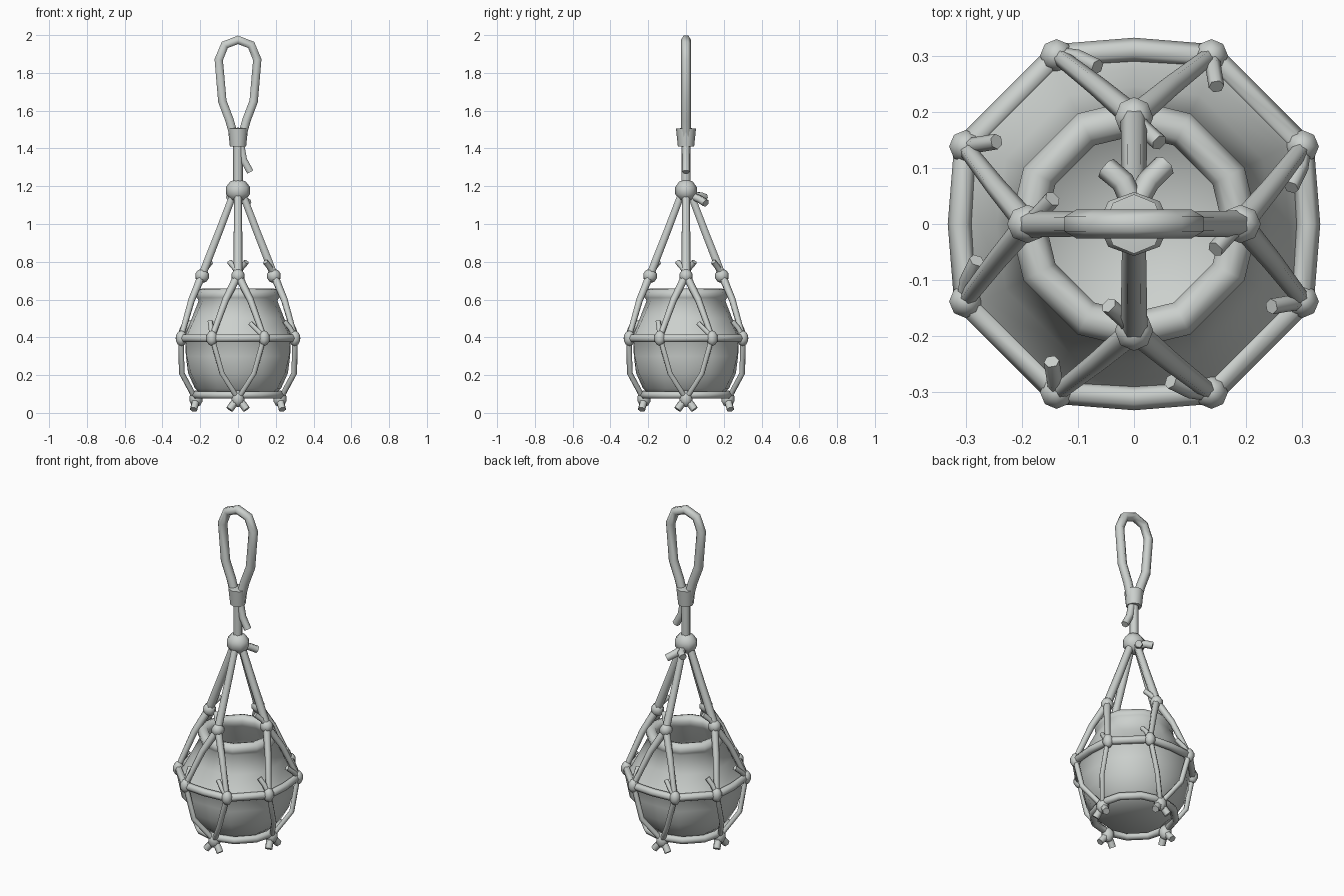
import bpy
import bmesh
from math import cos, sin, pi, radians
from mathutils import Matrix, Vector

if "Cube" in bpy.data.objects:
    bpy.data.objects.remove(bpy.data.objects["Cube"], do_unlink=True)

grey = bpy.data.materials.new("pale_grey")
grey.use_nodes = True
colour = (0.6, 0.63, 0.61, 1)
grey.diffuse_color = colour
grey.node_tree.nodes["Principled BSDF"].inputs["Base Color"].default_value = colour


def finish(name, mesh, angle):
    mesh.materials.clear()
    mesh.materials.append(grey)
    ob = bpy.data.objects.new(name, mesh)
    bpy.context.collection.objects.link(ob)
    bpy.ops.object.select_all(action='DESELECT')
    ob.select_set(True)
    bpy.context.view_layer.objects.active = ob
    bpy.ops.object.shade_smooth_by_angle(angle=radians(angle))
    return ob


def rope(name, points, radius, taper=None, closed=False):
    """Six-sided cord through the points, optionally tapering to its end."""
    cu = bpy.data.curves.new(name, 'CURVE')
    cu.dimensions = '3D'
    cu.bevel_depth = radius
    cu.bevel_resolution = 1
    cu.use_fill_caps = True
    sp = cu.splines.new('POLY')
    sp.points.add(len(points) - 1)
    for i, p in enumerate(points):
        sp.points[i].co = (*p, 1)
        if taper:
            sp.points[i].radius = 1 + (taper / radius - 1) * i / (len(points) - 1)
    sp.use_cyclic_u = closed
    tmp = bpy.data.objects.new(name + "_path", cu)
    bpy.context.collection.objects.link(tmp)
    dg = bpy.context.evaluated_depsgraph_get()
    mesh = bpy.data.meshes.new_from_object(tmp.evaluated_get(dg))
    bpy.data.objects.remove(tmp, do_unlink=True)
    return finish(name, mesh, 70)


def knot(name, centre, size, turn=Matrix.Identity(3)):
    bm = bmesh.new()
    bmesh.ops.create_uvsphere(bm, u_segments=8, v_segments=5, radius=1,
                              matrix=Matrix.Translation(centre) @ turn.to_4x4()
                              @ Matrix.Diagonal((*size, 1)))
    mesh = bpy.data.meshes.new(name)
    bm.to_mesh(mesh)
    bm.free()
    return finish(name, mesh, 50)


def spin(name, profile, angles, swell=0):
    """Closed surface round the z axis; swell pushes the belly out between the axes."""
    bm = bmesh.new()
    rows = []
    for r, z in profile:
        if r == 0:
            rows.append([bm.verts.new((0, 0, z))] * len(angles))
            continue
        belly = swell * max(0, 1 - abs(z - .34) / .27)
        row = []
        for a in angles:
            k = r * (1 + belly * min(1, abs(sin(2 * a)) * 1.3))
            row.append(bm.verts.new((k * cos(a), k * sin(a), z)))
        rows.append(row)
    n = len(angles)
    for lo, hi in zip(rows, rows[1:]):
        for i in range(n):
            j = (i + 1) % n
            bm.faces.new(dict.fromkeys((lo[i], lo[j], hi[j], hi[i])))
    bmesh.ops.recalc_face_normals(bm, faces=bm.faces)
    mesh = bpy.data.meshes.new(name)
    bm.to_mesh(mesh)
    bm.free()
    return finish(name, mesh, 65)


# Hollow pot with a rolled rim and a ridge that rests on the middle ring
pot_angles = [q * pi / 2 + radians(a) for q in range(4) for a in (0, 27, 63)]
spin("pot", [(0, .085), (.18, .085), (.228, .13), (.264, .21), (.276, .3), (.279, .375),
             (.292, .395), (.275, .42), (.245, .5), (.208, .595), (.219, .61), (.221, .632),
             (.208, .652), (.19, .658), (.17, .652), (.157, .63), (.165, .6), (.215, .49),
             (.245, .39), (.24, .24), (.19, .13), (0, .105)], pot_angles, .12)

# Hanging loop, its collar, stem and loose tail
side = [(.02, 1.46), (.045, 1.55), (.083, 1.65), (.102, 1.87), (.07, 1.948)]
loop = [(-x, 0, z) for x, z in side] + [(0, 0, 1.975)] + [(x, 0, z) for x, z in reversed(side)]
rope("hanging_loop", loop, .026)
spin("loop_collar", [(0, 1.41), (.043, 1.41), (.053, 1.505), (0, 1.51)],
     [i * pi / 4 for i in range(8)])
rope("stem", [(0, 0, 1.15), (0, 0, 1.45)], .026)
rope("stem_tail", [(.015, 0, 1.42), (.03, 0, 1.34), (.065, 0, 1.275)], .021)

# Gathering knot with two tails at the back
knot("gathering_knot", (0, 0, 1.177), (.068, .06, .06))
rope("gathering_tail_right", [(0, .03, 1.15), (-.02, .075, 1.15), (-.05, .1, 1.14)], .021)
rope("gathering_tail_left", [(0, .03, 1.15), (.025, .075, 1.13), (.055, .105, 1.11)], .021)

# Net: four identical quarters around the pot
for q in range(4):
    turn = Matrix.Rotation(q * pi / 2, 3, 'Z')

    def at(*pts):
        return [turn @ Vector(p) for p in pts]

    tag = ("left", "back", "right", "front")[q]
    rope(f"{tag}_hanger", at((.02, 0, 1.17), (.1, 0, .96), (.19, 0, .73)), .021, .024)
    knot(f"{tag}_upper_knot", at((.19, 0, .725))[0], (.038, .036, .038), turn)
    rope(f"{tag}_upper_tail", at((.19, 0, .73), (.172, -.015, .765), (.145, -.045, .8)), .015)
    for s, word in ((-1, "a"), (1, "b")):
        rope(f"{tag}_upper_strand_{word}",
             at((.19, 0, .73), (.245, s * .065, .6), (.302, s * .138, .4)), .022, .015)
        rope(f"{tag}_lower_strand_{word}",
             at((.302, s * .138, .4), (.298, s * .085, .21), (.225, 0, .075)), .015)
        knot(f"{tag}_side_knot_{word}", at((.3, s * .138, .395))[0], (.031, .031, .041), turn)
        rope(f"{tag}_lower_tail_{word}",
             at((.22, 0, .075), (.228, s * .025, .045), (.235, s * .045, .018)), .021)
    rope(f"{tag}_side_tail_a", at((.302, -.138, .4), (.275, -.142, .45), (.245, -.147, .485)), .014)
    rope(f"{tag}_side_tail_b", at((.302, .138, .4), (.297, .1, .44), (.28, .065, .475)), .014)
    knot(f"{tag}_lower_knot", at((.222, 0, .075))[0], (.036, .036, .045), turn)

# Horizontal rings that tie the net together
ring, base = [], []
for q in range(4):
    turn = Matrix.Rotation(q * pi / 2, 3, 'Z')
    ring += [turn @ Vector(p) for p in ((.3, -.138, .395), (.31, 0, .395), (.3, .138, .395))]
    base += [turn @ Vector((.228 * cos(a), .228 * sin(a), .095)) for a in (0, pi / 6, pi / 3)]
rope("middle_ring", ring, .022, closed=True)
rope("lower_ring", base, .021, closed=True)
